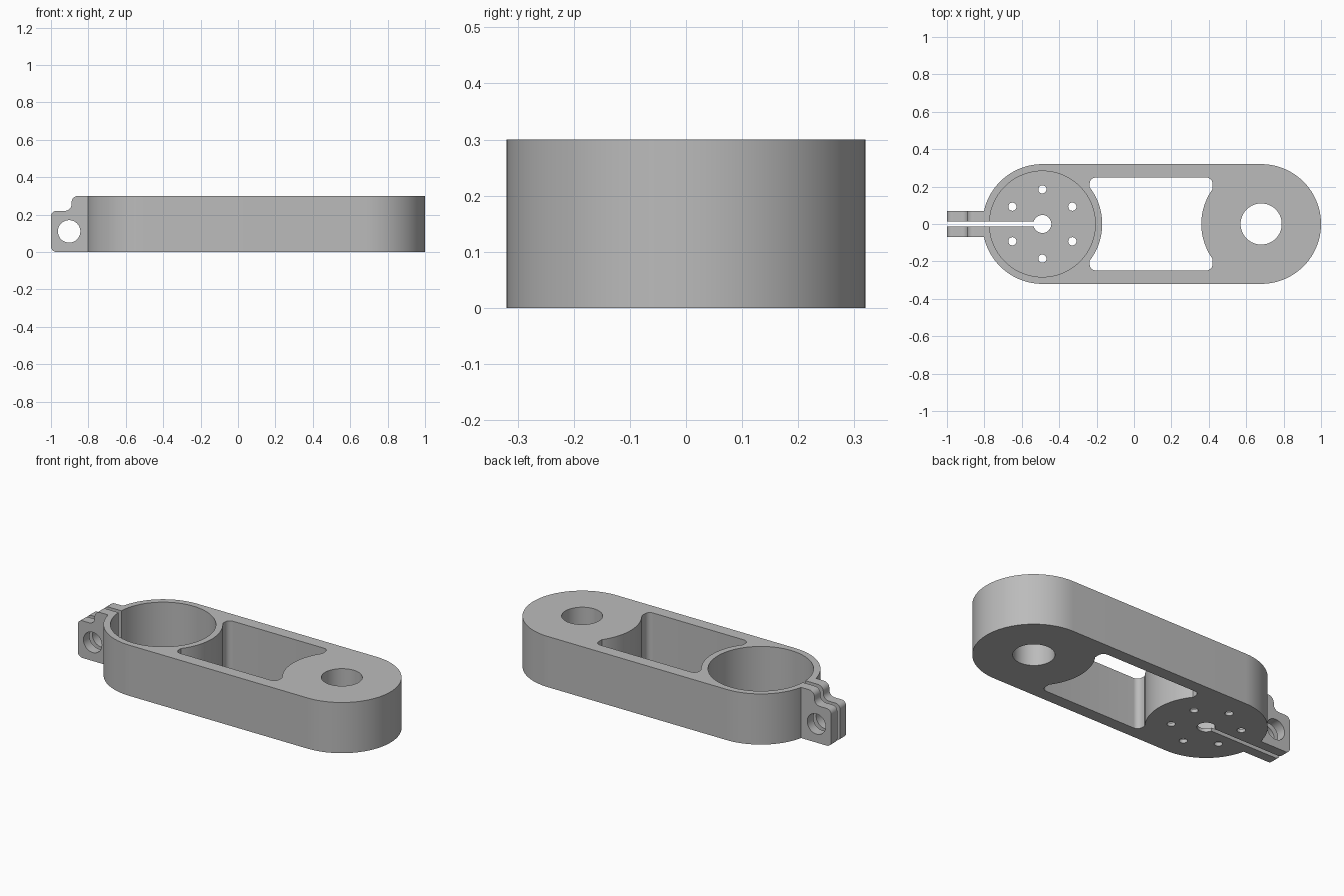
import bpy, bmesh
from math import sin, cos, pi, radians
from mathutils import Vector

default = bpy.data.objects.get("Cube")
if default:
    bpy.data.objects.remove(default, do_unlink=True)

HEIGHT = 0.30      # slab height
END_R = 0.32       # radius of the rounded ends
CUP_X, HUB_X = -0.49, 0.68
FLOOR = 0.02       # cup floor thickness
SLIT = 0.026       # clamp gap

metal = bpy.data.materials.new("grey metal")
metal.use_nodes = True
grey = (0.5, 0.5, 0.5, 1)
metal.diffuse_color = grey
metal.node_tree.nodes["Principled BSDF"].inputs["Base Color"].default_value = grey


def arc(cx, cy, r, start, end, n):
    """Points along an arc, angles in degrees."""
    steps = [radians(start + (end - start) * i / n) for i in range(n + 1)]
    return [(cx + r * cos(a), cy + r * sin(a)) for a in steps]


def prism(name, points, low, high, along_y=False):
    """Extrude a closed outline along z, or along y when it is an xz profile."""
    bm = bmesh.new()
    place = (lambda p: (p[0], low, p[1])) if along_y else (lambda p: (p[0], p[1], low))
    face = bm.faces.new([bm.verts.new(place(p)) for p in points])
    move = Vector((0, high - low, 0)) if along_y else Vector((0, 0, high - low))
    grown = bmesh.ops.extrude_face_region(bm, geom=[face])["geom"]
    bmesh.ops.translate(bm, vec=move, verts=[g for g in grown if isinstance(g, bmesh.types.BMVert)])
    bmesh.ops.recalc_face_normals(bm, faces=bm.faces)
    mesh = bpy.data.meshes.new(name)
    bm.to_mesh(mesh)
    bm.free()
    mesh.materials.append(metal)
    obj = bpy.data.objects.new(name, mesh)
    bpy.context.collection.objects.link(obj)
    return obj


def disc(name, x, y, r, low, high, n=96, along_y=False):
    return prism(name, arc(x, y, r, 0, 360, n)[:-1], low, high, along_y)


def combine(target, tool, operation="DIFFERENCE"):
    """Apply one boolean and discard the tool."""
    mod = target.modifiers.new("cut", "BOOLEAN")
    mod.operation, mod.object, mod.solver = operation, tool, "EXACT"
    bpy.context.view_layer.objects.active = target
    bpy.ops.object.modifier_apply(modifier=mod.name)
    bpy.data.objects.remove(tool, do_unlink=True)


# Arm body: a long slab with two round ends
outline = arc(HUB_X, 0, END_R, -90, 90, 48) + arc(CUP_X, 0, END_R, 90, 270, 48)
arm = prism("clamp_arm", outline, 0, HEIGHT)

# Clamp lug: stepped profile with rounded corners
lug_profile = (
    [(-0.78, 0), (-0.78, HEIGHT)]
    + arc(-0.855, 0.265, 0.035, 90, 180, 10)
    + arc(-0.925, 0.255, 0.035, 0, -90, 10)
    + arc(-0.97, 0.19, 0.03, 90, 180, 8)
    + arc(-0.97, 0.03, 0.03, 180, 270, 8)
)
combine(arm, prism("lug", lug_profile, -0.07, 0.07, True), "UNION")

# Window: rounded rectangle whose ends follow the cup and the hub
left, right, side, r = -0.237, 0.42, 0.248, 0.032
rounded = []
for x, y, start in ((right - r, side - r, 0), (left + r, side - r, 90),
                    (left + r, r - side, 180), (right - r, r - side, 270)):
    rounded += arc(x, y, r, start, start + 90, 8)
window = prism("window", rounded, -0.1, 0.4)
for x in (CUP_X, HUB_X):
    combine(window, disc("window_end", x, 0, END_R, -0.2, 0.5))
combine(arm, window)

# Cup, hub bore and centre hole
combine(arm, disc("cup_bore", CUP_X, 0, 0.283, FLOOR, 0.5))
combine(arm, disc("hub_bore", HUB_X, 0, 0.11, -0.1, 0.5, 64))
combine(arm, disc("centre_hole", CUP_X, 0, 0.048, -0.1, 0.1, 48))

# Ring of six screw holes in the cup floor
for i in range(6):
    a = pi / 6 + i * pi / 3
    combine(arm, disc("screw_hole", CUP_X + 0.185 * cos(a), 0.185 * sin(a), 0.022, -0.1, 0.1, 24))

# Clamp bolt hole and slit
combine(arm, disc("bolt_hole", -0.903, 0.11, 0.06, -0.2, 0.2, 48, True))
h = SLIT / 2
combine(arm, prism("slit", [(-1.1, -h), (CUP_X, -h), (CUP_X, h), (-1.1, h)], -0.1, 0.5))

# Smooth the round walls, keep the rims crisp
bpy.ops.object.select_all(action="DESELECT")
arm.select_set(True)
bpy.context.view_layer.objects.active = arm
bpy.ops.object.shade_smooth_by_angle(angle=radians(30))
